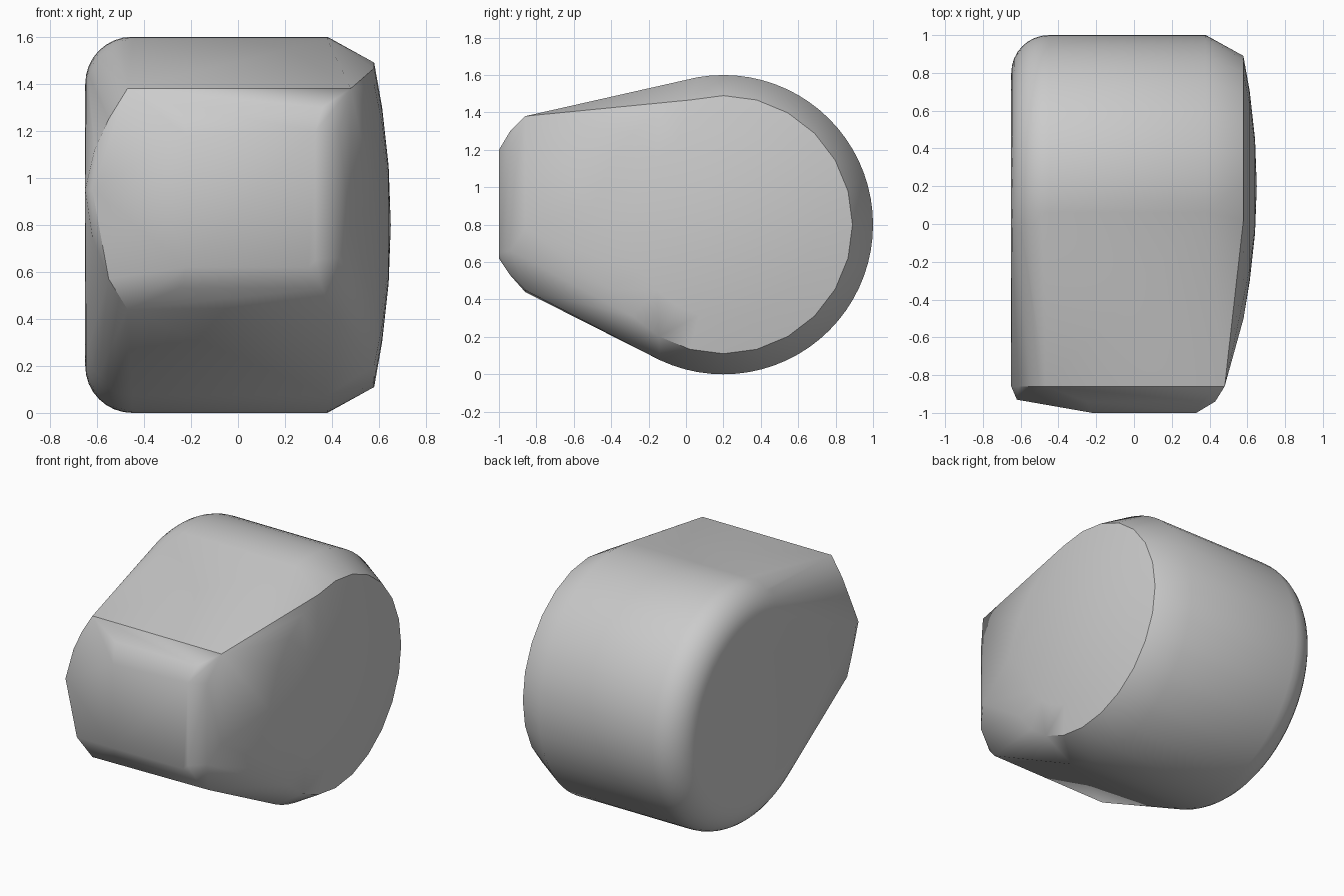
import bpy, bmesh
from math import sin, cos, pi, radians, sqrt

cube = bpy.data.objects.get("Cube")
if cube:
    bpy.data.objects.remove(cube)

CY, CZ, R = 0.2, 0.8, 0.8          # axis and radius of the round back
DOME = 3.4                         # radius of the bulging side
points = []


def ring(x, radius, n=72):
    for i in range(n):
        a = 2 * pi * i / n
        points.append((x, CY + radius * cos(a), CZ + radius * sin(a)))


# Rounded edge on the flat side
for i in range(9):
    a = pi / 2 * i / 8
    ring(-0.45 - 0.2 * sin(a), R - 0.2 + 0.2 * cos(a))

# Chamfered edge and shallow dome on the other side
ring(0.38, R)
for radius in (0.69, 0.5, 0.25):
    ring(0.65 - DOME + sqrt(DOME ** 2 - radius ** 2), radius, 24)
points.append((0.65, CY, CZ))
points.append((0.58, -0.5, CZ + 0.1))

# Curved front edge of the flat side
points += [(x, -0.86, z) for x, z in (
    (-0.47, 1.38), (-0.55, 1.25), (-0.61, 1.12), (-0.65, 0.95),
    (-0.62, 0.75), (-0.55, 0.57), (-0.47, 0.44))]
points += [(-0.62, -0.93, 0.95), (-0.55, -0.91, 0.57)]

# Front corners on the domed side
points += [(0.48, -0.86, 1.38), (0.48, -0.86, 0.78), (0.39, -0.86, 0.45)]
points += [(0.43, -0.94, 1.2), (0.43, -0.94, 0.66)]

# Bevel rows above and below the front panel
points += [(x, -0.94, z) for x in (-0.25, 0.36) for z in (1.3, 0.53)]

# Flat front panel
points += [(-0.22, -1, 1.18), (0.33, -1, 1.2), (0.33, -1, 0.65),
           (0.3, -1, 0.62), (-0.22, -1, 0.62)]

# Solid wrapped around the sections
bm = bmesh.new()
for p in points:
    bm.verts.new(p)
hull = bmesh.ops.convex_hull(bm, input=bm.verts)
unused = {g for g in hull["geom_interior"] + hull["geom_unused"]
          if isinstance(g, bmesh.types.BMVert)}
bmesh.ops.delete(bm, geom=list(unused), context="VERTS")
bmesh.ops.dissolve_limit(bm, angle_limit=radians(0.5), verts=bm.verts, edges=bm.edges)
bmesh.ops.recalc_face_normals(bm, faces=bm.faces)
mesh = bpy.data.meshes.new("rounded_body")
bm.to_mesh(mesh)
bm.free()
body = bpy.data.objects.new("rounded_body", mesh)
bpy.context.collection.objects.link(body)

# Plain grey material
grey = bpy.data.materials.new("light_grey")
grey.use_nodes = True
colour = (0.6, 0.6, 0.6, 1)
grey.diffuse_color = colour
grey.node_tree.nodes["Principled BSDF"].inputs["Base Color"].default_value = colour
mesh.materials.append(grey)

# Smooth curves with crisp rims
bpy.ops.object.select_all(action="DESELECT")
body.select_set(True)
bpy.context.view_layer.objects.active = body
bpy.ops.object.shade_smooth_by_angle(angle=radians(30))
